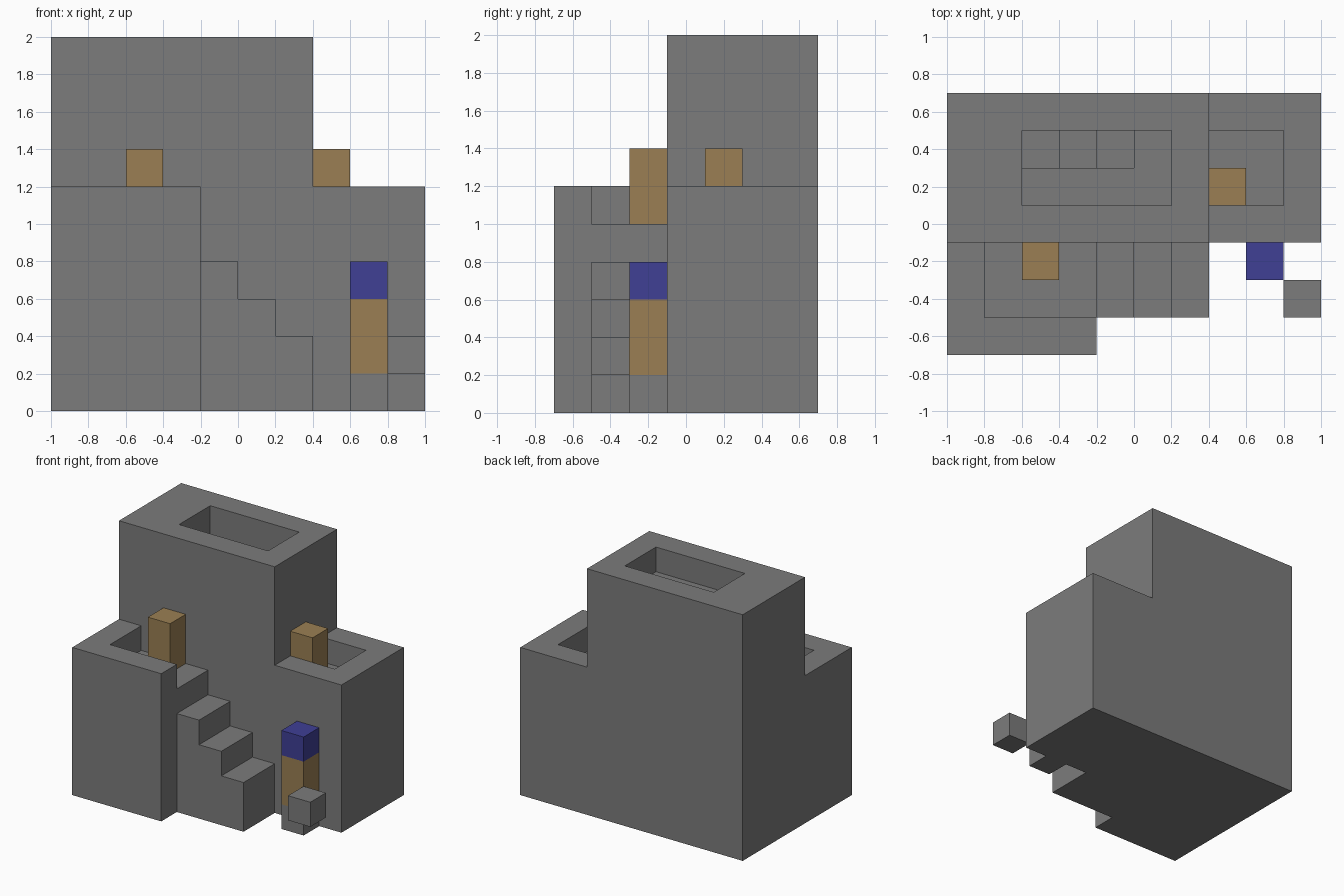
import bpy
import bmesh

U = 0.2  # edge of one building block

cube = bpy.data.objects.get("Cube")
if cube:
    bpy.data.objects.remove(cube, do_unlink=True)


def material(name, rgb):
    mat = bpy.data.materials.new(name)
    mat.use_nodes = True
    mat.diffuse_color = (*rgb, 1)
    bsdf = next(n for n in mat.node_tree.nodes if n.type == 'BSDF_PRINCIPLED')
    bsdf.inputs["Base Color"].default_value = (*rgb, 1)
    return mat


stone = material("stone grey", (0.2, 0.2, 0.2))
wood = material("wood brown", (0.325, 0.213, 0.087))
blue = material("deep blue", (0.05, 0.05, 0.3))


def prism(name, profile, y0, y1, mat):
    """Extrude an x-z profile from y0 to y1."""
    bm = bmesh.new()
    face = bm.faces.new([bm.verts.new((x, y0, z)) for x, z in profile])
    new = bmesh.ops.extrude_face_region(bm, geom=[face])["geom"]
    verts = [v for v in new if isinstance(v, bmesh.types.BMVert)]
    bmesh.ops.translate(bm, verts=verts, vec=(0, y1 - y0, 0))
    bmesh.ops.recalc_face_normals(bm, faces=bm.faces)
    mesh = bpy.data.meshes.new(name)
    bm.to_mesh(mesh)
    bm.free()
    mesh.materials.append(mat)
    obj = bpy.data.objects.new(name, mesh)
    bpy.context.collection.objects.link(obj)
    return obj


def box(name, x, y, z, mat=stone):
    return prism(name, [(x[0], z[0]), (x[1], z[0]), (x[1], z[1]), (x[0], z[1])], *y, mat)


def steps(x0, z0, count, top_first):
    """Step outline points that descend toward +x, or toward -x."""
    sign = 1 if top_first else -1
    points = []
    for i in range(count):
        z = z0 - i * U
        points += [(x0 + sign * i * U, z), (x0 + sign * (i + 1) * U, z)]
    return points


def carve(target, cutter):
    cutter.hide_render = True
    mod = target.modifiers.new("recess", 'BOOLEAN')
    mod.operation = 'DIFFERENCE'
    mod.solver = 'EXACT'
    mod.object = cutter
    bpy.context.view_layer.objects.active = target
    bpy.ops.object.modifier_apply(modifier=mod.name)
    bpy.data.objects.remove(cutter, do_unlink=True)


# Tall tower with a roof gallery and a stairwell leading down
tower = box("tower", (-1, 0.4), (-0.1, 0.7), (0, 2))
carve(tower, box("gallery_cutter", (-0.6, 0.2), (0.1, 0.5), (1.8, 2.2)))
well = steps(0, 1.6, 3, False) + [(-0.6, 2.2), (0, 2.2)]
carve(tower, prism("stairwell_cutter", well, 0.3, 0.5, stone))

# Lower wing with a sunken roof beside the tower
wing = box("side_wing", (0.4, 1), (-0.1, 0.7), (0, 1.2))
carve(wing, box("wing_cutter", (0.2, 0.8), (0.1, 0.5), (1, 1.4)))

# Front terrace, its parapet open toward the stairs
terrace = box("front_terrace", (-1, -0.2), (-0.7, -0.1), (0, 1.2))
carve(terrace, box("terrace_cutter", (-0.8, 0), (-0.5, 0.1), (1, 1.4)))

# Outside stairs
stairs = [(-0.2, 0)] + steps(-0.2, 0.8, 3, True) + [(0.4, 0)]
prism("front_stairs", stairs, -0.5, -0.1, stone)

# Guards standing on the terrace and on the wing
box("terrace_guard", (-0.6, -0.4), (-0.3, -0.1), (1, 1.4), wood)
box("wing_guard", (0.4, 0.6), (0.1, 0.3), (1, 1.4), wood)

# Blue-headed guard on a pedestal, with a loose block in front
spot = (0.6, 0.8), (-0.3, -0.1)
box("guard_pedestal", *spot, (0, 0.2))
box("guard_body", *spot, (0.2, 0.6), wood)
box("guard_head", *spot, (0.6, 0.8), blue)
box("small_block", (0.8, 1), (-0.5, -0.3), (0.2, 0.4))
